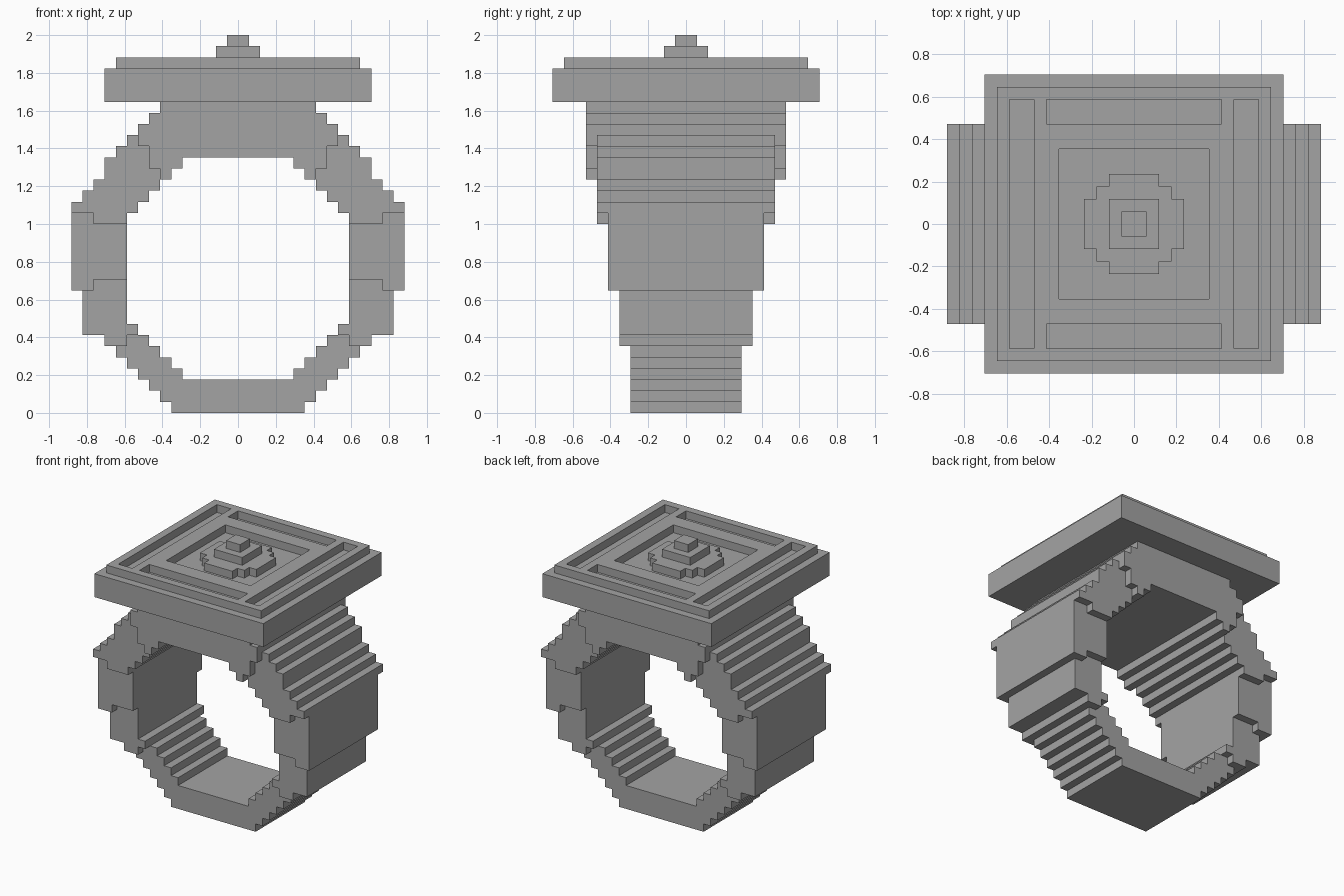
import bpy, bmesh
from mathutils import Vector

if "Cube" in bpy.data.objects:
    bpy.data.objects.remove(bpy.data.objects["Cube"], do_unlink=True)

U = 1 / 17  # size of one grid block

grey = bpy.data.materials.new("plain_grey")
grey.use_nodes = True
grey.diffuse_color = (0.37, 0.37, 0.37, 1)
grey.node_tree.nodes["Principled BSDF"].inputs["Base Color"].default_value = (0.37, 0.37, 0.37, 1)


def prism(name, points, start, depth):
    """Extrude a closed outline (3D points in blocks) along the depth vector."""
    bm = bmesh.new()
    face = bm.faces.new([bm.verts.new((Vector(p) + Vector(start)) * U) for p in points])
    grown = bmesh.ops.extrude_face_region(bm, geom=[face], use_keep_orig=True)
    moved = [g for g in grown["geom"] if isinstance(g, bmesh.types.BMVert)]
    bmesh.ops.translate(bm, verts=moved, vec=Vector(depth) * U)
    bmesh.ops.recalc_face_normals(bm, faces=bm.faces)
    mesh = bpy.data.meshes.new(name)
    bm.to_mesh(mesh)
    bm.free()
    mesh.materials.append(grey)
    obj = bpy.data.objects.new(name, mesh)
    bpy.context.collection.objects.link(obj)
    return obj


def slab(name, x0, x1, y0, y1, z0, z1):
    outline = [(x0, y0, 0), (x1, y0, 0), (x1, y1, 0), (x0, y1, 0)]
    return prism(name, outline, (0, 0, z0), (0, 0, z1 - z0))


def band_part(name, half_depth, rows, spans):
    """Stepped band piece from rows of (bottom, top, inner x, outer x)."""
    outer, inner = [], []
    for z0, z1, xi, xo in rows:
        outer += [(xo, z0), (xo, z1)]
        if xi is not None:
            inner += [(xi, z0), (xi, z1)]
    inner.reverse()
    # pieces closed at the top start at the inner edge, others at the outer edge
    path = inner + outer if rows[-1][2] is None else outer + inner
    if spans:
        path += [(-x, z) for x, z in reversed(path)]
    path = [p for i, p in enumerate(path) if p != path[i - 1]]
    obj = prism(name, [(x, 0, z) for x, z in path],
                (0, -half_depth, 0), (0, 2 * half_depth, 0))
    if not spans:
        mirror = obj.modifiers.new("both_sides", 'MIRROR')
        mirror.use_mirror_merge = False
    return obj


# Band, from the base up; each piece is deeper than the one below
band_part("band_base", 5, [
    (0, 1, None, 6), (1, 2, None, 7), (2, 3, None, 8), (3, 4, 5, 9),
    (4, 5, 6, 10), (5, 6, 7, 11), (6, 7, 8, 10)], True)
band_part("band_lower_sides", 6, [
    (6, 7, 10, 12), (7, 8, 9, 14), (8, 11, 10, 14), (11, 12, 10, 13)], False)
band_part("band_middle_sides", 7, [
    (11, 12, 13, 15), (12, 17, 10, 15), (17, 18, 13, 15)], False)
band_part("band_shoulders", 8, [
    (17, 18, 10, 13), (18, 19, 9, 15), (19, 20, 8, 14), (20, 21, 7, 13),
    (21, 22, 7, 12), (22, 23, 8, 12), (23, 24, 8, 11), (24, 25, 9, 10)], False)
band_part("band_top", 9, [
    (21, 22, 6, 7), (22, 23, 5, 8), (23, 24, None, 8), (24, 25, None, 9),
    (25, 26, None, 9), (26, 27, None, 8), (27, 28, None, 7)], True)

# Square head plate
slab("head_plate", -12, 12, -12, 12, 28, 31)

# Raised panel with a centre opening and four slots cut through it
panel = slab("head_panel", -11, 11, -11, 11, 31, 32)
openings = [(-6, 6, -6, 6)]
for s in (-1, 1):
    openings.append((s * 9 - 1, s * 9 + 1, -10, 10))
    openings.append((-7, 7, s * 9 - 1, s * 9 + 1))
cutters = []
for x0, x1, y0, y1 in openings:
    cutter = slab("panel_cutter", x0, x1, y0, y1, 30, 33)
    cutter.hide_render = True
    cut = panel.modifiers.new("opening", 'BOOLEAN')
    cut.operation = 'DIFFERENCE'
    cut.solver = 'EXACT'
    cut.object = cutter
    cutters.append(cutter)
evaluated = panel.evaluated_get(bpy.context.evaluated_depsgraph_get())
finished = bpy.data.meshes.new_from_object(evaluated)
panel.modifiers.clear()
panel.data = finished
for cutter in cutters:
    bpy.data.objects.remove(cutter, do_unlink=True)

# Stepped round medallion: one corner turned four times
corner = [(4, 2), (3, 2), (3, 3), (2, 3), (2, 4)]
outline = []
for turn in range(4):
    outline += [(x, y, 0) for x, y in corner]
    corner = [(-y, x) for x, y in corner]
prism("medallion", outline, (0, 0, 31), (0, 0, 1))

# Two-step knob
slab("knob_lower", -2, 2, -2, 2, 32, 33)
slab("knob_upper", -1, 1, -1, 1, 33, 34)
